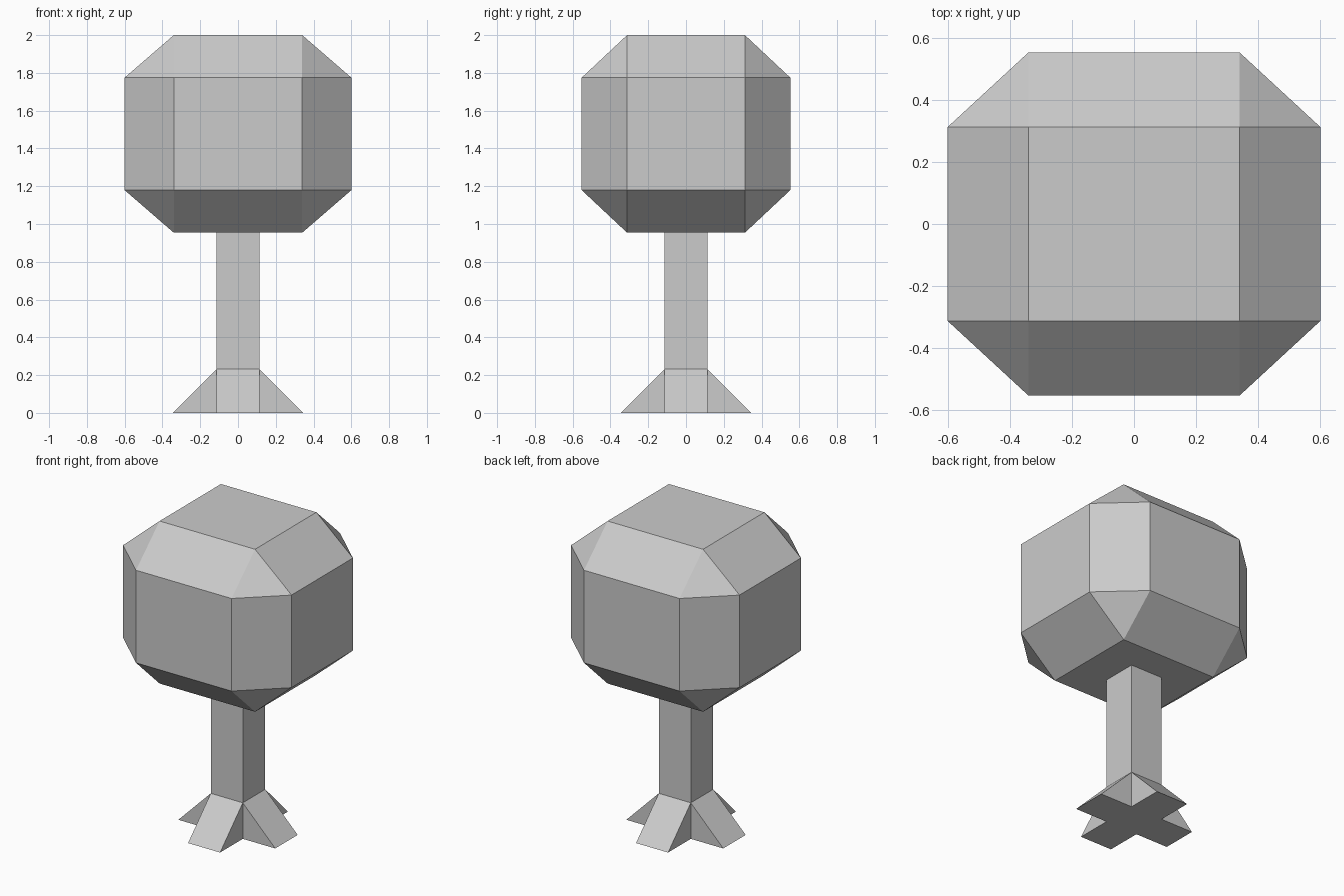
import bpy, bmesh
from itertools import product
from math import pi
from mathutils import Matrix

if "Cube" in bpy.data.objects:
    bpy.data.objects.remove(bpy.data.objects["Cube"])


def make_hull(name, points, matrix=Matrix()):
    """Flat-faced convex solid through the given points."""
    bm = bmesh.new()
    for p in points:
        bm.verts.new(p)
    bmesh.ops.convex_hull(bm, input=bm.verts)
    bmesh.ops.dissolve_limit(bm, angle_limit=0.01, verts=bm.verts, edges=bm.edges)
    bmesh.ops.transform(bm, matrix=matrix, verts=bm.verts)
    bmesh.ops.recalc_face_normals(bm, faces=bm.faces)
    mesh = bpy.data.meshes.new(name)
    bm.to_mesh(mesh)
    bm.free()
    obj = bpy.data.objects.new(name, mesh)
    bpy.context.collection.objects.link(obj)
    return obj


# Crown: box with every edge and corner chamfered
outer = (0.60, 0.552, 0.523)
inner = (0.34, 0.312, 0.298)
crown_z = 1.477
crown_points = []
for axis in range(3):
    size = [outer[i] if i == axis else inner[i] for i in range(3)]
    for sx, sy, sz in product((-1, 1), repeat=3):
        crown_points.append((sx * size[0], sy * size[1], crown_z + sz * size[2]))
make_hull("crown", crown_points)

# Trunk: square post
half = 0.114
trunk_top = crown_z - outer[2]
make_hull("trunk", product((-half, half), (-half, half), (0, trunk_top)))

# Roots: four wedges around the trunk foot
reach, height = 0.345, 0.232
profile = [(half, 0), (reach, 0), (half, height)]
root_points = [(x, y, z) for x, z in profile for y in (-half, half)]
for i, side in enumerate(("right", "back", "left", "front")):
    make_hull(f"root_{side}", root_points, Matrix.Rotation(i * pi / 2, 4, "Z"))
